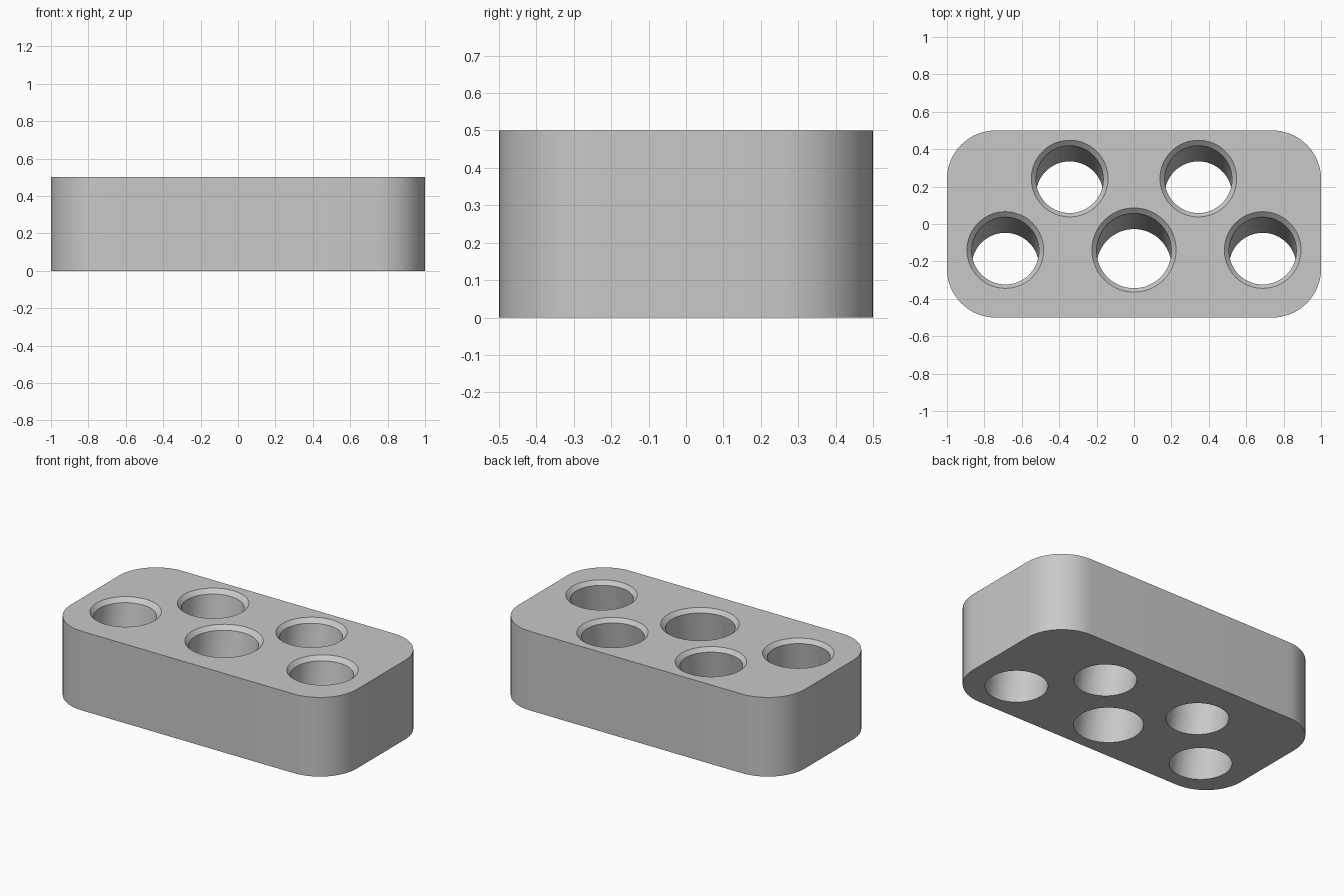
import bpy, bmesh, math

cube = bpy.data.objects.get("Cube")
if cube:
    bpy.data.objects.remove(cube, do_unlink=True)

grey = bpy.data.materials.new("plain_grey")
grey.use_nodes = True
colour = (0.58, 0.58, 0.58, 1)
grey.diffuse_color = colour
grey.node_tree.nodes["Principled BSDF"].inputs["Base Color"].default_value = colour

HEIGHT = 0.5
CHAMFER = 0.025
LEAN = math.tan(math.radians(10))
SIDES = 64


def loft(name, rings):
    """Closed solid through a stack of equal-sized rings, lowest first."""
    bm = bmesh.new()
    loops = [[bm.verts.new(p) for p in ring] for ring in rings]
    n = len(loops[0])
    for low, high in zip(loops, loops[1:]):
        for i in range(n):
            j = (i + 1) % n
            bm.faces.new((low[i], low[j], high[j], high[i]))
    bm.faces.new(loops[0][::-1])
    bm.faces.new(loops[-1])
    mesh = bpy.data.meshes.new(name)
    bm.to_mesh(mesh)
    bm.free()
    mesh.materials.append(grey)
    obj = bpy.data.objects.new(name, mesh)
    bpy.context.collection.objects.link(obj)
    return obj


def circle(x, y, z, r):
    return [(x + r * math.cos(2 * math.pi * i / SIDES),
             y + r * math.sin(2 * math.pi * i / SIDES), z) for i in range(SIDES)]


def rounded_rectangle(hx, hy, r, z, steps=16):
    points = []
    for k, (sx, sy) in enumerate([(1, 1), (-1, 1), (-1, -1), (1, -1)]):
        for i in range(steps + 1):
            a = (k + i / steps) * math.pi / 2
            points.append((sx * (hx - r) + r * math.cos(a),
                           sy * (hy - r) + r * math.sin(a), z))
    return points


def hole_cutter(x, y, r):
    """Leaning bore that widens into a chamfer at the top face."""
    def axis(z):
        return y + (z - HEIGHT) * LEAN
    neck = HEIGHT - CHAMFER
    rim_shift = axis(HEIGHT) - axis(neck)
    return loft("hole_cutter", [
        circle(x, axis(-0.1), -0.1, r),
        circle(x, axis(neck), neck, r),
        circle(x, y + rim_shift, HEIGHT + CHAMFER, r + 2 * CHAMFER)])


# Rounded block
block = loft("holder_block", [rounded_rectangle(1, 0.5, 0.26, z) for z in (0, HEIGHT)])

# Two back holes, two outer front holes and a larger centre hole
holes = [(0, -0.139, 0.2)]
for side in (-1, 1):
    holes += [(side * 0.688, -0.139, 0.18), (side * 0.344, 0.243, 0.18)]

bpy.context.view_layer.objects.active = block
for hole in holes:
    cutter = hole_cutter(*hole)
    cutter.hide_render = True
    cut = block.modifiers.new("hole", "BOOLEAN")
    cut.operation = "DIFFERENCE"
    cut.solver = "EXACT"
    cut.object = cutter
    bpy.ops.object.modifier_apply(modifier=cut.name)
    bpy.data.objects.remove(cutter, do_unlink=True)

# Smooth walls with crisp rims
bpy.ops.object.select_all(action="DESELECT")
block.select_set(True)
bpy.ops.object.shade_smooth_by_angle(angle=math.radians(25))
